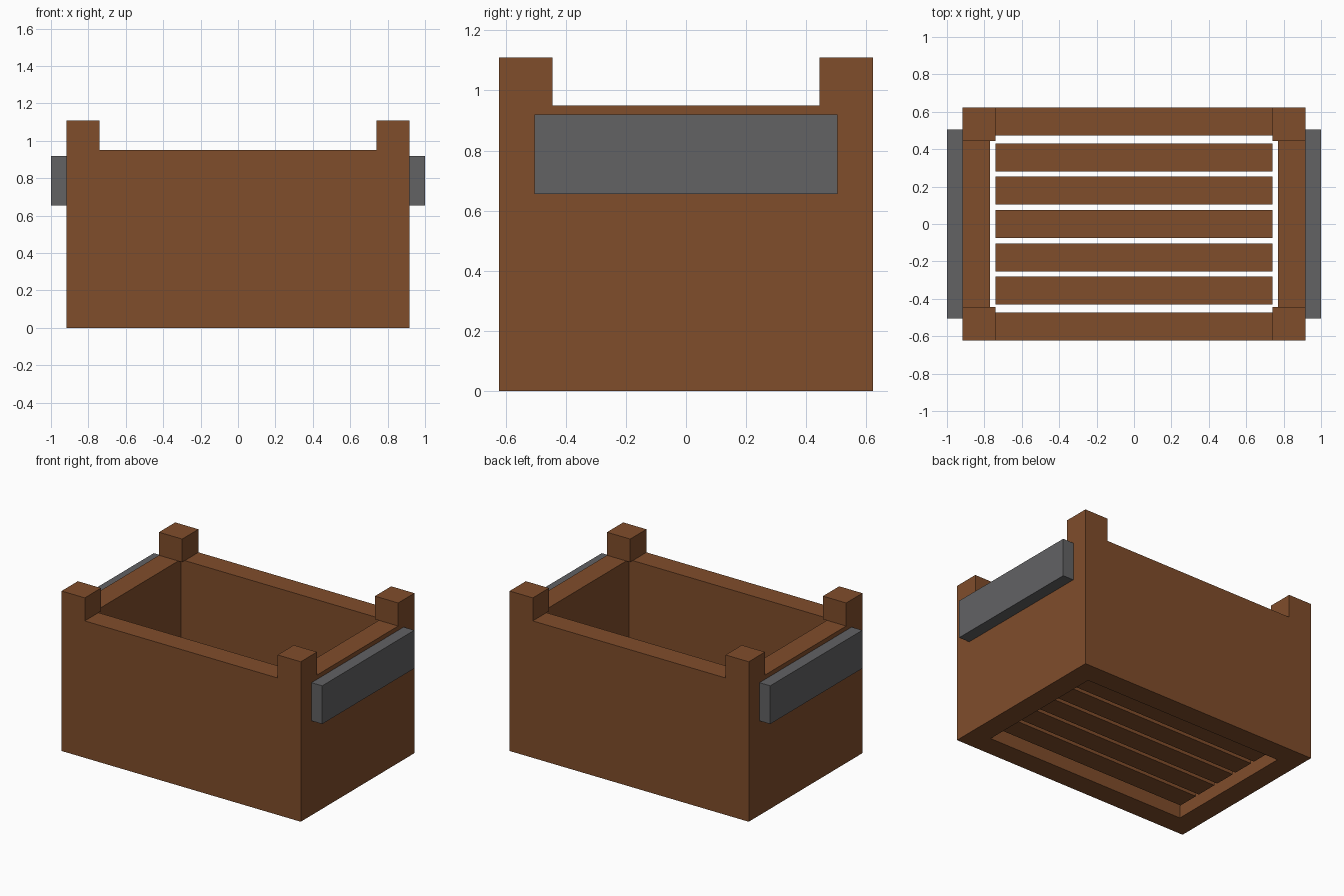
import bpy
import bmesh

cube = bpy.data.objects.get("Cube")
if cube:
    bpy.data.objects.remove(cube, do_unlink=True)


def make_material(name, color):
    mat = bpy.data.materials.new(name)
    mat.use_nodes = True
    mat.diffuse_color = color
    mat.node_tree.nodes["Principled BSDF"].inputs["Base Color"].default_value = color
    return mat


wood = make_material("brown wood", (0.216, 0.074, 0.024, 1))
metal = make_material("dark grey metal", (0.122, 0.122, 0.127, 1))


def add_object(name, bm, mat):
    bmesh.ops.recalc_face_normals(bm, faces=bm.faces)
    mesh = bpy.data.meshes.new(name)
    bm.to_mesh(mesh)
    bm.free()
    mesh.materials.append(mat)
    obj = bpy.data.objects.new(name, mesh)
    bpy.context.collection.objects.link(obj)
    return obj


def add_box(name, low, high, mat):
    bm = bmesh.new()
    bmesh.ops.create_cube(bm, size=1)
    for v in bm.verts:
        v.co = [h if c > 0 else l for c, l, h in zip(v.co, low, high)]
    return add_object(name, bm, mat)


OUT_X, OUT_Y = 0.918, 0.623
IN_X, IN_Y = 0.77, 0.473
WALL_TOP, POST_TOP = 0.95, 1.11
POST = 0.178

# Crate walls: one rectangular ring
bm = bmesh.new()
corners = [(-1, -1), (1, -1), (1, 1), (-1, 1)]
loops = [[bm.verts.new((sx * x, sy * y, z)) for sx, sy in corners]
         for x, y, z in ((OUT_X, OUT_Y, 0), (OUT_X, OUT_Y, WALL_TOP),
                         (IN_X, IN_Y, WALL_TOP), (IN_X, IN_Y, 0))]
for k in range(4):
    a, b = loops[k], loops[(k + 1) % 4]
    for i in range(4):
        j = (i + 1) % 4
        bm.faces.new((a[i], a[j], b[j], b[i]))
add_object("crate_walls", bm, wood)

# Corner posts rising above the walls
for sx, sy in corners:
    xs = sorted((sx * OUT_X, sx * (OUT_X - POST)))
    ys = sorted((sy * OUT_Y, sy * (OUT_Y - POST)))
    name = ("front" if sy < 0 else "back") + ("_left" if sx > 0 else "_right")
    add_box(name + "_post", (xs[0], ys[0], WALL_TOP), (xs[1], ys[1], POST_TOP), wood)

# Floor slats
for i in range(5):
    y = (i - 2) * 0.178
    add_box(f"floor_slat_{i + 1}", (-0.74, y - 0.075, 0.06), (0.74, y + 0.075, 0.12), wood)

# Side handles
for side, s in (("left", 1), ("right", -1)):
    xs = sorted((s * OUT_X, s))
    add_box(side + "_handle", (xs[0], -0.505, 0.655), (xs[1], 0.505, 0.92), metal)
